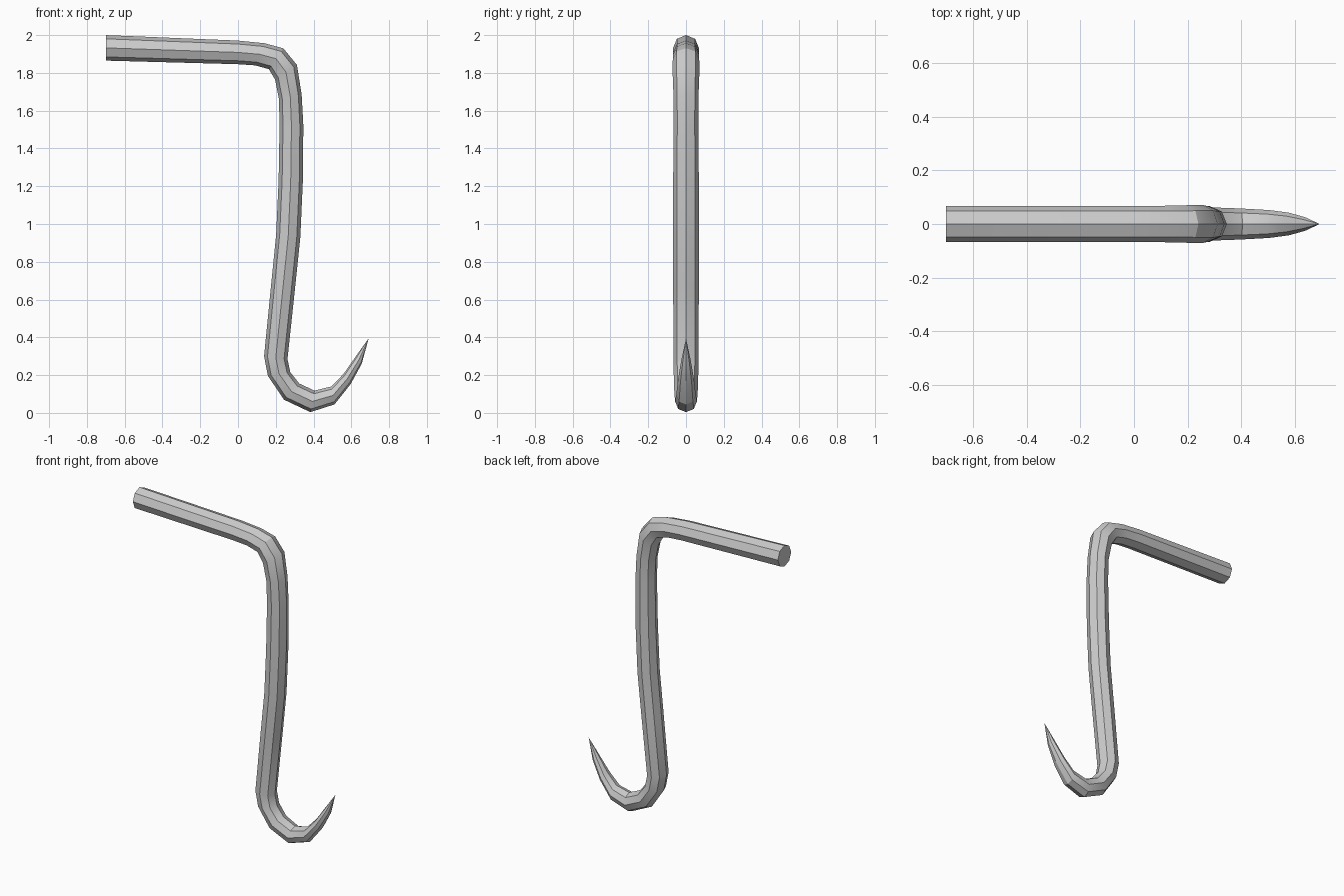
import bpy, bmesh, math
from mathutils import Vector

# Hook profile: (side A x, z, side B x, z, half width in y) from handle end to point
RINGS = [
    (-0.70, 2.00, -0.70, 1.865, 0.068),
    (0.00, 1.971, 0.00, 1.846, 0.068),
    (0.14, 1.957, 0.09, 1.840, 0.068),
    (0.24, 1.930, 0.163, 1.820, 0.070),
    (0.312, 1.842, 0.196, 1.765, 0.071),
    (0.337, 1.685, 0.217, 1.660, 0.066),
    (0.346, 1.52, 0.220, 1.52, 0.065),
    (0.343, 1.22, 0.215, 1.23, 0.068),
    (0.330, 0.93, 0.202, 0.945, 0.068),
    (0.302, 0.66, 0.175, 0.675, 0.068),
    (0.262, 0.285, 0.138, 0.30, 0.066),
    (0.277, 0.215, 0.158, 0.197, 0.065),
    (0.325, 0.155, 0.243, 0.070, 0.062),
    (0.405, 0.118, 0.383, 0.004, 0.058),
    (0.495, 0.140, 0.511, 0.045, 0.052),
    (0.560, 0.208, 0.596, 0.152, 0.042),
    (0.622, 0.297, 0.655, 0.260, 0.025),
]
TIP = (0.692, 0, 0.395)
SIDES = 8

bm = bmesh.new()
loops = []
for ax, az, bx, bz, w in RINGS:
    a, b = Vector((ax, 0, az)), Vector((bx, 0, bz))
    mid, half = (a + b) / 2, (a - b) / 2
    angles = [math.tau * k / SIDES for k in range(SIDES)]
    loops.append([bm.verts.new(mid + half * math.cos(t) + Vector((0, w * math.sin(t), 0)))
                  for t in angles])

# Octagonal bar skin
for p, q in zip(loops, loops[1:]):
    for k in range(SIDES):
        n = (k + 1) % SIDES
        bm.faces.new((p[k], p[n], q[n], q[k]))

# Flat handle end and sharp point
bm.faces.new(loops[0])
tip = bm.verts.new(TIP)
for k in range(SIDES):
    bm.faces.new((loops[-1][k], loops[-1][(k + 1) % SIDES], tip))
bmesh.ops.recalc_face_normals(bm, faces=bm.faces)

mesh = bpy.data.meshes.new("hook_bar")
bm.to_mesh(mesh)
bm.free()
hook = bpy.data.objects.new("hook_bar", mesh)
bpy.context.collection.objects.link(hook)

# Smooth along the bends, crisp along the bar's long edges
bpy.context.view_layer.objects.active = hook
hook.select_set(True)
bpy.ops.object.shade_smooth_by_angle(angle=math.radians(32))
